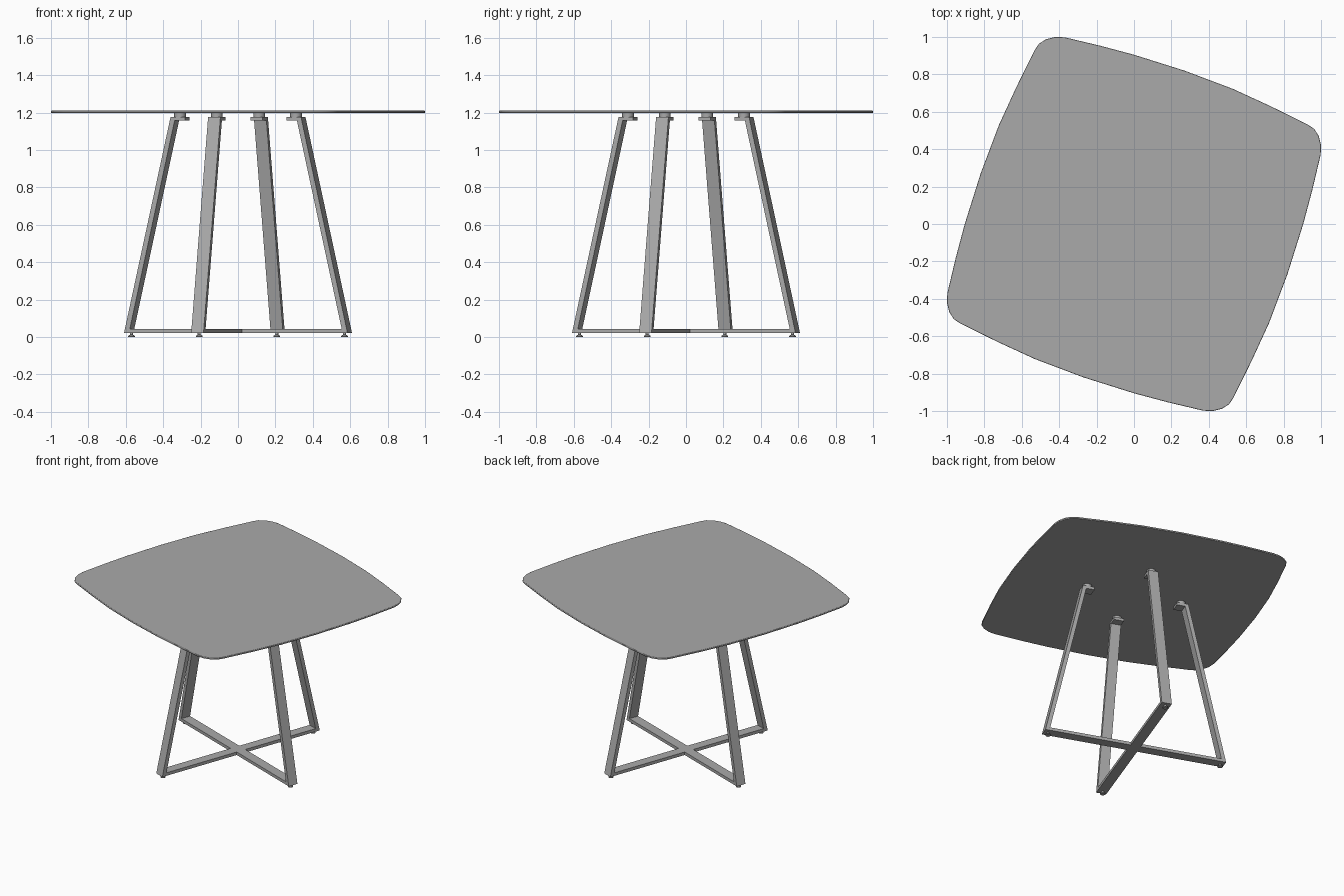
import bpy, bmesh, math
from mathutils import Matrix, Vector

if "Cube" in bpy.data.objects:
    bpy.data.objects.remove(bpy.data.objects["Cube"])

grey = bpy.data.materials.new("satin grey")
grey.diffuse_color = (0.4, 0.4, 0.4, 1)
grey.use_nodes = True
grey.node_tree.nodes["Principled BSDF"].inputs["Base Color"].default_value = grey.diffuse_color


def finish(bm, name):
    bmesh.ops.recalc_face_normals(bm, faces=bm.faces[:])
    me = bpy.data.meshes.new(name)
    bm.to_mesh(me)
    bm.free()
    me.materials.append(grey)
    ob = bpy.data.objects.new(name, me)
    bpy.context.collection.objects.link(ob)
    return ob


def smooth(ob, angle):
    bpy.ops.object.select_all(action='DESELECT')
    ob.select_set(True)
    bpy.context.view_layer.objects.active = ob
    bpy.ops.object.shade_smooth_by_angle(angle=math.radians(angle))


def prism(points, offset):
    """Extrude a closed polygon along an offset vector."""
    bm = bmesh.new()
    face = bm.faces.new([bm.verts.new(p) for p in points])
    ext = bmesh.ops.extrude_face_region(bm, geom=[face])
    bmesh.ops.translate(bm, vec=offset,
                        verts=[v for v in ext["geom"] if isinstance(v, bmesh.types.BMVert)])
    return bm


def cylinder(bm, x, y, r, z0, z1, r_top=None):
    bmesh.ops.create_cone(bm, cap_ends=True, segments=20, radius1=r,
                          radius2=r if r_top is None else r_top, depth=z1 - z0,
                          matrix=Matrix.Translation((x, y, (z0 + z1) / 2)))


# Table top: one corner and one bowed side, repeated four times
quarter = [(-0.53, 0.932), (-0.508, 0.964), (-0.47, 0.988), (-0.42, 1.0), (-0.37, 0.998),
           (-0.18, 0.953), (0, 0.905), (0.27, 0.82), (0.53, 0.722), (0.73, 0.63)]
outline = []
for k in range(4):
    rot = Matrix.Rotation(-k * math.pi / 2, 3, 'Z')
    outline += [rot @ Vector((x, y, 1.198)) for x, y in quarter]
top = finish(prism(outline, (0, 0, 0.012)), "table_top")
bev = top.modifiers.new("soft rim", 'BEVEL')
bev.width = 0.003
bev.segments = 2
bev.limit_method = 'ANGLE'
bev.angle_limit = math.radians(60)
smooth(top, 40)

# Two crossing leg frames, each one bent flat bar in the r-z plane
half = [(0.636, 0.021), (0.371, 1.177), (0.29, 1.177), (0.29, 1.157),
        (0.348, 1.157), (0.603, 0.043)]
loop = half + [(-r, z) for r, z in reversed(half)]
WIDTH = 0.07
for i, deg in enumerate((70, 160)):
    bm = prism([(r, -WIDTH / 2, z) for r, z in loop], (0, WIDTH, 0))
    bmesh.ops.rotate(bm, verts=bm.verts[:], matrix=Matrix.Rotation(math.radians(deg), 3, 'Z'))
    finish(bm, f"leg_frame_{i + 1}")

# Top spacers and levelling feet on each leg
for i in range(4):
    a = math.radians(70 + 90 * i)
    c, s = math.cos(a), math.sin(a)
    bm = bmesh.new()
    cylinder(bm, 0.33 * c, 0.33 * s, 0.031, 1.176, 1.199)
    smooth(finish(bm, f"top_spacer_{i + 1}"), 40)
    bm = bmesh.new()
    cylinder(bm, 0.606 * c, 0.606 * s, 0.018, 0, 0.006)
    cylinder(bm, 0.606 * c, 0.606 * s, 0.018, 0.006, 0.013, 0.008)
    cylinder(bm, 0.606 * c, 0.606 * s, 0.008, 0.012, 0.022)
    smooth(finish(bm, f"levelling_foot_{i + 1}"), 40)
